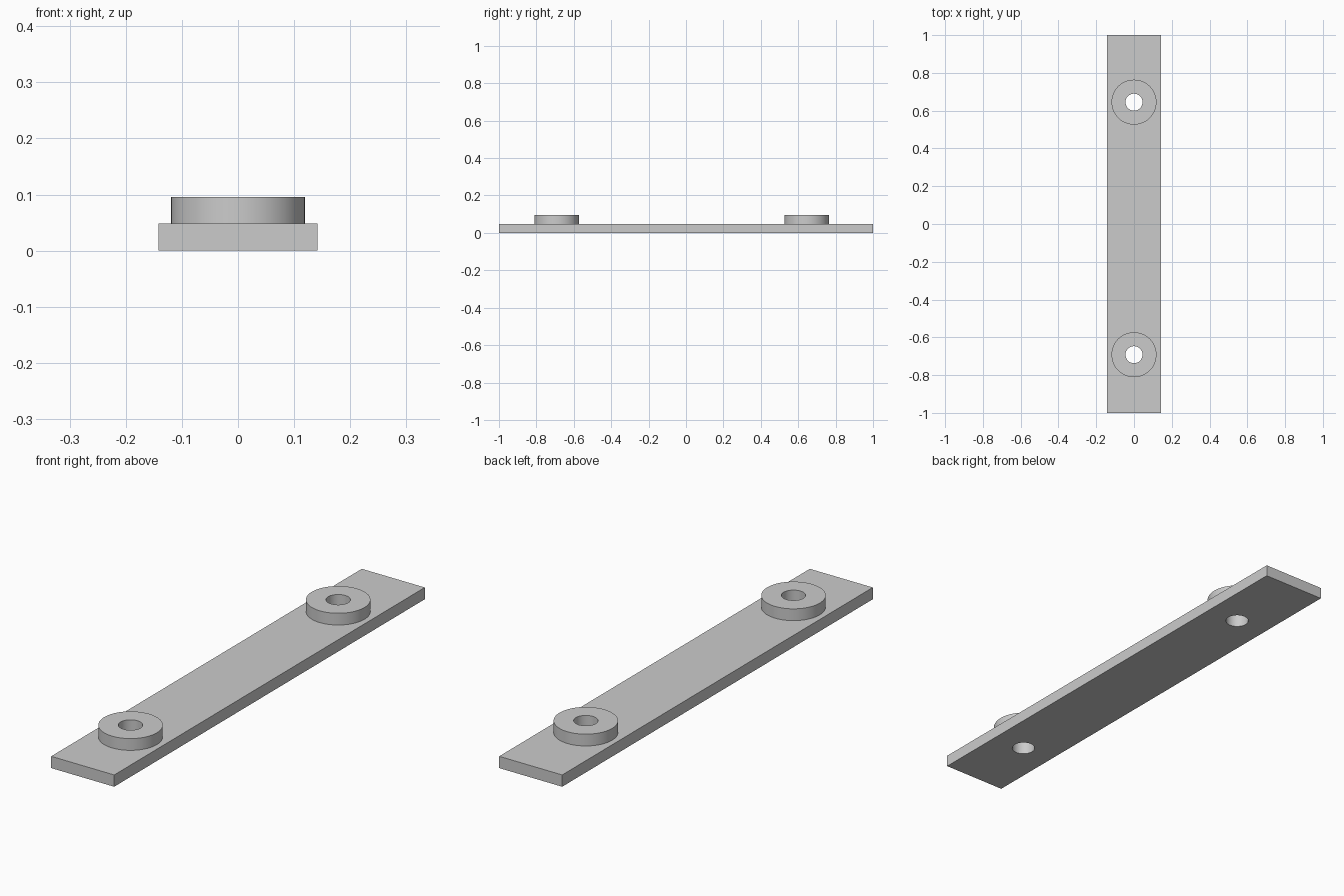
import bpy
import math

cube = bpy.data.objects.get("Cube")
if cube:
    bpy.data.objects.remove(cube, do_unlink=True)

WIDTH, LENGTH, THICK = 0.284, 2.0, 0.048
BOSS_R, HOLE_R, TOP = 0.119, 0.045, 0.096
BOSS_Y = {"front": -0.692, "back": 0.645}

grey = bpy.data.materials.new("plain grey")
grey.use_nodes = True
colour = (0.6, 0.6, 0.6, 1)
grey.diffuse_color = colour
grey.node_tree.nodes["Principled BSDF"].inputs["Base Color"].default_value = colour


def cylinder(name, radius, y, bottom, top):
    bpy.ops.mesh.primitive_cylinder_add(
        vertices=64, radius=radius, depth=top - bottom,
        location=(0, y, (bottom + top) / 2))
    obj = bpy.context.object
    obj.name = name
    obj.data.materials.append(grey)
    return obj


def drill(obj, cutter):
    mod = obj.modifiers.new("bolt hole", "BOOLEAN")
    mod.operation = "DIFFERENCE"
    mod.solver = "EXACT"
    mod.object = cutter
    bpy.context.view_layer.objects.active = obj
    bpy.ops.object.modifier_apply(modifier=mod.name)


def smooth(obj):
    bpy.ops.object.select_all(action="DESELECT")
    obj.select_set(True)
    bpy.context.view_layer.objects.active = obj
    bpy.ops.object.shade_smooth_by_angle(angle=math.radians(30))


# Flat bar
bpy.ops.mesh.primitive_cube_add(size=1, location=(0, 0, THICK / 2))
bar = bpy.context.object
bar.name = "flat_bar"
bar.scale = (WIDTH, LENGTH, THICK)
bpy.ops.object.transform_apply(location=False, rotation=False, scale=True)
bar.data.materials.append(grey)

# Round bosses, each drilled through together with the bar
for end, y in BOSS_Y.items():
    boss = cylinder(end + "_boss", BOSS_R, y, THICK, TOP)
    cutter = cylinder(end + "_hole_cutter", HOLE_R, y, -0.1, 0.2)
    drill(boss, cutter)
    drill(bar, cutter)
    bpy.data.objects.remove(cutter, do_unlink=True)
    smooth(boss)
smooth(bar)
